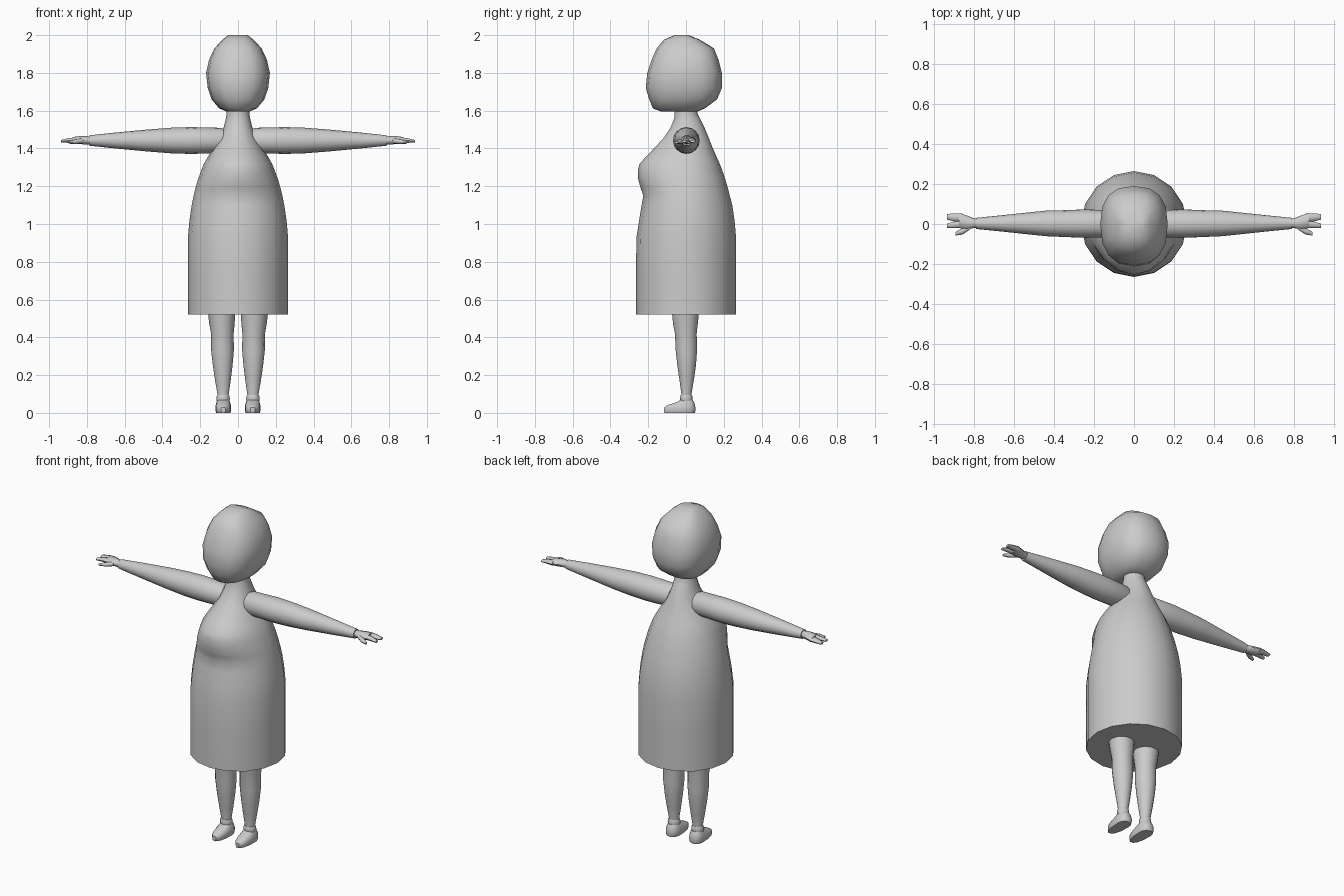
import bpy, bmesh, math
from mathutils import Vector

grey = bpy.data.materials.new("plain grey")
grey.diffuse_color = (0.6, 0.6, 0.6, 1)


def spow(v, p):
    return math.copysign(abs(v) ** p, v)


def loft(name, rings, angle=50):
    """Skin a list of point rings, cap both ends and shade smooth."""
    bm = bmesh.new()
    rows = [[bm.verts.new(p) for p in r] for r in rings]
    n = len(rows[0])
    for a, b in zip(rows, rows[1:]):
        for i in range(n):
            j = (i + 1) % n
            bm.faces.new((a[i], a[j], b[j], b[i]))
    bm.faces.new(rows[0][::-1])
    bm.faces.new(rows[-1])
    bmesh.ops.recalc_face_normals(bm, faces=bm.faces)
    me = bpy.data.meshes.new(name)
    bm.to_mesh(me)
    bm.free()
    ob = bpy.data.objects.new(name, me)
    bpy.context.collection.objects.link(ob)
    me.materials.append(grey)
    bpy.ops.object.select_all(action='DESELECT')
    ob.select_set(True)
    bpy.context.view_layer.objects.active = ob
    bpy.ops.object.shade_smooth_by_angle(angle=math.radians(angle))
    return ob


def flat_ring(z, w, front, back, n=16, p=2.0, cx=0.0):
    """Horizontal ring: half width, front and back y, superellipse power."""
    pts = []
    for i in range(n):
        t = 2 * math.pi * i / n
        c, s = spow(math.cos(t), 2 / p), spow(math.sin(t), 2 / p)
        mid = max(front, min(back, 0))
        y = mid + s * ((back - mid) if s > 0 else (mid - front))
        pts.append((cx + w * c, y, z))
    return pts


def side_ring(sx, x, y, z, ry, rz, n=12):
    """Upright ring across the x axis."""
    return [(sx * x, y + ry * math.cos(2 * math.pi * i / n),
             z + rz * math.sin(2 * math.pi * i / n)) for i in range(n)]


# Dress with chest bulge, running up into the neck: z, half width, front, back
dress = [(0.52, .265, -.265, .265), (0.75, .265, -.265, .265),
         (0.93, .265, -.262, .265), (1.02, .257, -.248, .257),
         (1.10, .245, -.235, .245), (1.15, .235, -.226, .232),
         (1.19, .225, -.24, .222), (1.24, .211, -.254, .207),
         (1.29, .192, -.254, .19), (1.32, .18, -.245, .178),
         (1.36, .157, -.208, .16), (1.41, .125, -.16, .138),
         (1.46, .097, -.115, .119), (1.51, .076, -.082, .098),
         (1.56, .064, -.062, .074), (1.585, .06, -.06, .061), (1.62, .06, -.06, .06)]
loft("dress_and_neck", [flat_ring(*r) for r in dress])

# Head with bobbed hair
head = [(1.595, .06, -.13, .06), (1.612, .10, -.175, .10),
        (1.66, .14, -.195, .165), (1.72, .16, -.213, .19),
        (1.80, .169, -.205, .19), (1.87, .153, -.182, .172),
        (1.93, .125, -.155, .148), (1.975, .083, -.118, .075),
        (2.0, .052, -.06, .015)]
loft("head", [flat_ring(*r, n=16, p=2.5) for r in head])

for sx, side in ((1, "left"), (-1, "right")):
    # Sleeve and arm: x, y, half depth, half height
    arm = [(.06, 0, .055, .055), (.09, 0, .068, .067), (.25, .002, .071, .071),
           (.35, .002, .067, .068), (.44, .003, .064, .061),
           (.48, .003, .06, .058), (.65, .003, .042, .042), (.79, .003, .028, .027)]
    loft("arm_" + side, [side_ring(sx, x, y, 1.442, a, b, 16) for x, y, a, b in arm])

    # Palm, two finger groups and thumb: x, y, z, half depth, half height
    palm = [(.77, .003, 1.442, .02, .018), (.80, .004, 1.443, .024, .022),
            (.84, .008, 1.444, .036, .021), (.875, .017, 1.443, .037, .017)]
    upper = [(.86, .032, 1.443, .022, .015), (.90, .033, 1.442, .02, .012),
             (.937, .036, 1.438, .014, .007)]
    lower = [(.86, .0, 1.443, .02, .015), (.90, -.004, 1.442, .016, .012),
             (.937, -.009, 1.438, .011, .007)]
    thumb = [(.82, -.012, 1.44, .015, .014), (.86, -.036, 1.436, .017, .012),
             (.895, -.05, 1.432, .008, .007)]
    for part, rows in (("palm", palm), ("outer_fingers", upper),
                       ("inner_fingers", lower), ("thumb", thumb)):
        loft(part + "_" + side, [side_ring(sx, *r, n=8) for r in rows])

    # Leg: z, centre x, half width, front, back
    leg = [(.07, .079, .03, -.025, .03), (.10, .079, .03, -.025, .03),
           (.17, .08, .041, -.035, .042), (.25, .081, .052, -.047, .054),
           (.33, .082, .06, -.056, .06), (.42, .083, .06, -.06, .058),
           (.47, .085, .067, -.07, .064), (.53, .087, .072, -.076, .07)]
    loft("leg_" + side, [flat_ring(z, w, f, b, 14, 2, sx * cx) for z, cx, w, f, b in leg])

    # Rolled sock cuff
    cuff = [(.062, .034, -.03, .034), (.075, .036, -.032, .036),
            (.088, .034, -.03, .034), (.096, .031, -.027, .031)]
    loft("cuff_" + side, [flat_ring(*r, 12, 2, sx * .079) for r in cuff])

    # Shoe
    shoe = [(0, .037, -.117, .048), (.012, .041, -.12, .051), (.028, .042, -.119, .051),
            (.042, .04, -.098, .049), (.056, .036, -.052, .044), (.068, .031, -.03, .037)]
    loft("shoe_" + side, [flat_ring(*r, 14, 2.3, sx * .078) for r in shoe])
